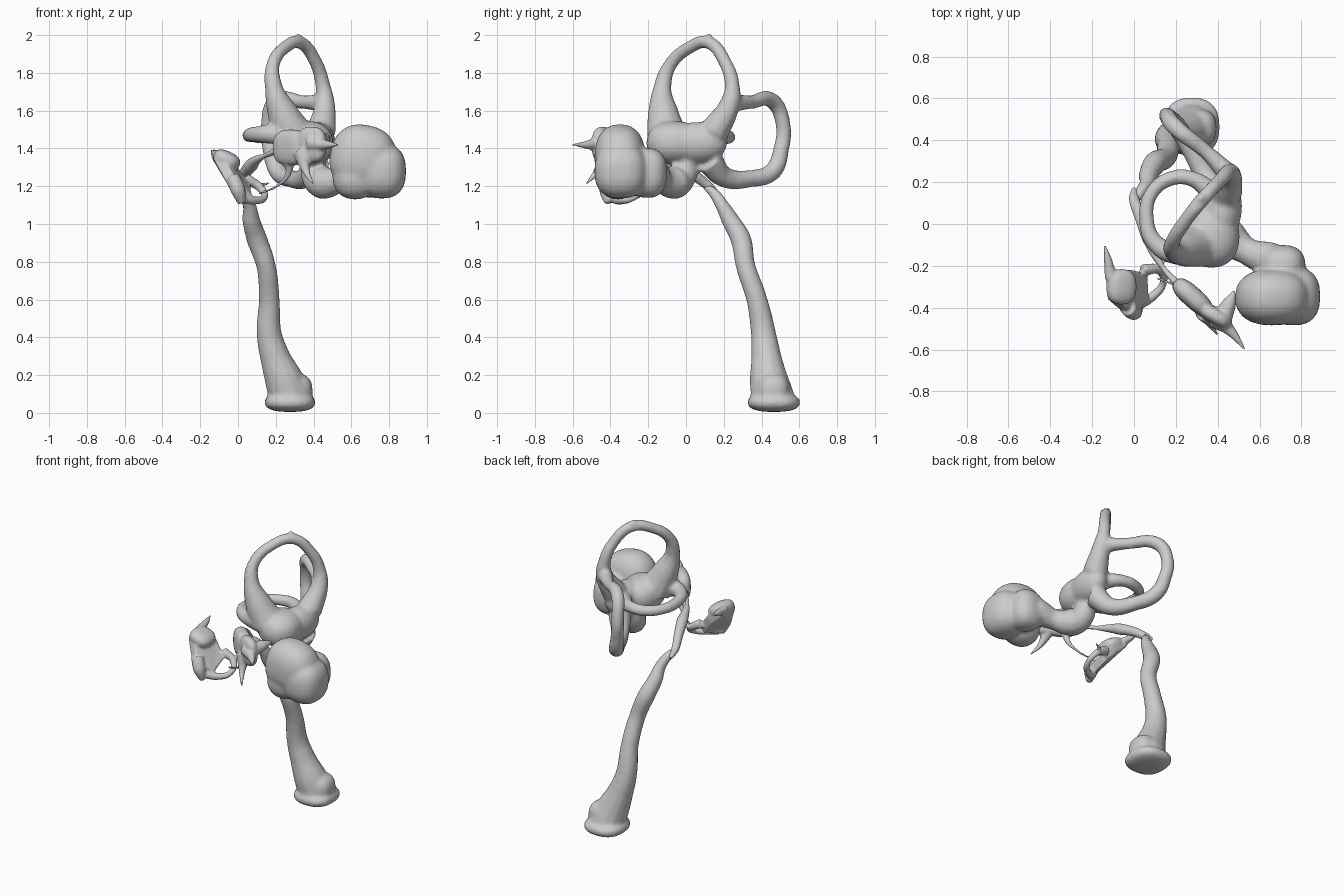
import bpy, bmesh
from math import radians, copysign
from mathutils import Vector, Matrix, Euler


def tube(points):
    """Smooth tapering tube through (x, y, z, radius) points."""
    cu = bpy.data.curves.new("path", 'CURVE')
    cu.dimensions = '3D'
    cu.bevel_depth = 1.0
    cu.bevel_resolution = 4
    cu.resolution_u = 8
    cu.use_fill_caps = True
    sp = cu.splines.new('BEZIER')
    sp.bezier_points.add(len(points) - 1)
    for bp, (x, y, z, r) in zip(sp.bezier_points, points):
        bp.co = (x, y, z)
        bp.radius = r
        bp.handle_left_type = bp.handle_right_type = 'AUTO'
    ob = bpy.data.objects.new("path", cu)
    bpy.context.collection.objects.link(ob)
    bpy.context.view_layer.update()
    dg = bpy.context.evaluated_depsgraph_get()
    me = bpy.data.meshes.new_from_object(ob.evaluated_get(dg))
    bpy.data.objects.remove(ob)
    return me


def blob(centre, size, rot=(0, 0, 0), power=1.0):
    """Ellipsoid with half-sizes and rotation in degrees; power below 1 makes it boxier."""
    bm = bmesh.new()
    bmesh.ops.create_uvsphere(bm, u_segments=24, v_segments=14, radius=1)
    for v in bm.verts:
        v.co = [copysign(abs(c) ** power, c) for c in v.co]
    m = (Matrix.Translation(centre) @ Euler([radians(a) for a in rot]).to_matrix().to_4x4()
         @ Matrix.Diagonal((*size, 1)))
    bm.transform(m)
    me = bpy.data.meshes.new("blob")
    bm.to_mesh(me)
    bm.free()
    return me


def slab(corners, thick):
    """Flat plate through the corner points, thickened both ways."""
    pts = [Vector(c) for c in corners]
    n = (pts[1] - pts[0]).cross(pts[2] - pts[0]).normalized() * thick
    bm = bmesh.new()
    lo = [bm.verts.new(p - n) for p in pts]
    hi = [bm.verts.new(p + n) for p in pts]
    bm.faces.new(lo[::-1])
    bm.faces.new(hi)
    for i in range(len(pts)):
        j = (i + 1) % len(pts)
        bm.faces.new((lo[i], lo[j], hi[j], hi[i]))
    bmesh.ops.recalc_face_normals(bm, faces=bm.faces)
    me = bpy.data.meshes.new("slab")
    bm.to_mesh(me)
    bm.free()
    return me


def fuse(name, parts, voxel=0.012, smooth=4):
    """Merge the pieces into one organic surface."""
    bm = bmesh.new()
    for me in parts:
        bm.from_mesh(me)
        bpy.data.meshes.remove(me)
    bmesh.ops.remove_doubles(bm, verts=bm.verts, dist=1e-5)
    bmesh.ops.recalc_face_normals(bm, faces=bm.faces)
    me = bpy.data.meshes.new(name)
    bm.to_mesh(me)
    bm.free()
    ob = bpy.data.objects.new(name, me)
    bpy.context.collection.objects.link(ob)
    rm = ob.modifiers.new("remesh", 'REMESH')
    rm.mode = 'VOXEL'
    rm.voxel_size = voxel
    rm.use_smooth_shade = True
    sm = ob.modifiers.new("smooth", 'SMOOTH')
    sm.factor = 0.5
    sm.iterations = smooth


# Inner ear: vestibule, three canals and coiled cochlea in one body
anterior = tube([(.30, -.10, 1.46, .11), (.24, -.12, 1.58, .085), (.19, -.125, 1.72, .048),
                 (.185, -.085, 1.84, .036), (.25, .02, 1.935, .034), (.33, .12, 1.96, .035),
                 (.41, .205, 1.86, .035), (.45, .245, 1.73, .04), (.46, .23, 1.63, .055),
                 (.44, .15, 1.49, .08)])
canal_peak = tube([(.31, .10, 1.95, .036), (.32, .13, 2.005, .014)])
posterior = tube([(.45, .24, 1.64, .05), (.35, .34, 1.645, .036), (.20, .46, 1.65, .042),
                  (.16, .515, 1.52, .040), (.17, .505, 1.40, .042), (.21, .46, 1.28, .048),
                  (.28, .34, 1.24, .046), (.36, .20, 1.25, .056), (.42, .12, 1.34, .075)])
lateral = tube([(.31, -.12, 1.46, .07), (.20, -.14, 1.475, .055), (.10, -.09, 1.475, .043),
                (.06, .02, 1.47, .036), (.08, .14, 1.465, .034), (.17, .215, 1.46, .036),
                (.28, .215, 1.46, .038), (.39, .13, 1.45, .055)])
vestibule = [blob((.37, -.06, 1.43), (.135, .15, .115), power=.9),
             blob((.42, .06, 1.43), (.095, .16, .11), (0, 0, -8))]
basal_turn = tube([(.40, .02, 1.36, .06), (.41, -.02, 1.25, .075), (.45, -.06, 1.22, .09),
                   (.54, -.13, 1.235, .065), (.65, -.17, 1.27, .085)])
cochlea = [blob((.66, -.35, 1.35), (.175, .135, .175), (0, 12, 0), .85),
           blob((.76, -.345, 1.28), (.13, .14, .145), power=.8),
           blob((.71, -.205, 1.27), (.11, .105, .132), power=.8),
           blob((.62, -.36, 1.25), (.12, .11, .12), power=.9)]
fuse("inner_ear", [anterior, canal_peak, posterior, lateral, basal_turn] + vestibule + cochlea,
     0.013, 4)

# Long nerve trunk with spreading foot
trunk = tube([(.28, .465, .05, .118), (.27, .455, .10, .115), (.245, .44, .17, .105),
              (.195, .425, .30, .080), (.165, .41, .42, .067), (.165, .375, .60, .056),
              (.148, .315, .78, .052), (.10, .29, .92, .056), (.07, .235, 1.02, .048),
              (.06, .19, 1.10, .036), (.03, .15, 1.16, .030), (.0, .10, 1.20, .018)])
foot = [blob((.275, .465, .055), (.135, .14, .05), (0, 0, 0), .8),
        blob((.30, .46, .12), (.095, .09, .09), power=.8)]
fuse("nerve_trunk", [trunk] + foot, 0.012, 5)

# Slim horizontal run of the nerve leading to the front ganglion
fuse("nerve_bridge", [tube([(.0, .17, 1.16, .012), (.0, .12, 1.20, .025), (.03, .04, 1.26, .030),
                            (.07, -.06, 1.31, .036), (.10, -.14, 1.34, .024),
                            (.14, -.21, 1.36, .012), (.21, -.29, 1.39, .02)])], 0.007, 1)

# Front ganglion: flattened body with pointed branches
ganglion = [blob((.28, -.35, 1.405), (.115, .05, .095), (0, 0, -42), .75),
            blob((.39, -.44, 1.42), (.085, .04, .095), (0, 0, -30), .75),
            tube([(.39, -.45, 1.43, .05), (.46, -.51, 1.42, .026), (.53, -.60, 1.42, .005)]),
            tube([(.42, -.45, 1.44, .05), (.455, -.38, 1.45, .035), (.48, -.32, 1.46, .008)]),
            tube([(.34, -.42, 1.38, .05), (.36, -.47, 1.28, .020), (.40, -.53, 1.21, .005)]),
            tube([(.26, -.34, 1.36, .04), (.27, -.33, 1.28, .018), (.22, -.30, 1.21, .008),
                  (.11, -.26, 1.16, .007)])]
fuse("ganglion", ganglion, 0.008, 2)

# Small bone plate: thick head, tapering stem and eyelet
bone = [slab([(-.11, -.36, 1.36), (-.115, -.22, 1.36), (-.02, -.22, 1.28), (.05, -.24, 1.19),
              (.055, -.36, 1.14), (-.02, -.435, 1.20)], .028),
        blob((-.06, -.30, 1.34), (.075, .085, .045), (0, 25, 0), .8),
        tube([(-.11, -.26, 1.36, .03), (-.125, -.17, 1.375, .02), (-.14, -.10, 1.39, .005)]),
        tube([(-.03, -.40, 1.25, .04), (.0, -.42, 1.18, .04), (.02, -.41, 1.11, .022)]),
        tube([(.02, -.38, 1.14, .032), (.09, -.345, 1.125, .022), (.14, -.28, 1.14, .018),
              (.12, -.22, 1.19, .022), (.04, -.22, 1.24, .03)]),
        tube([(.10, -.22, 1.20, .018), (.14, -.18, 1.21, .010), (.17, -.17, 1.22, .005)])]
fuse("bone_plate", bone, 0.008, 3)
